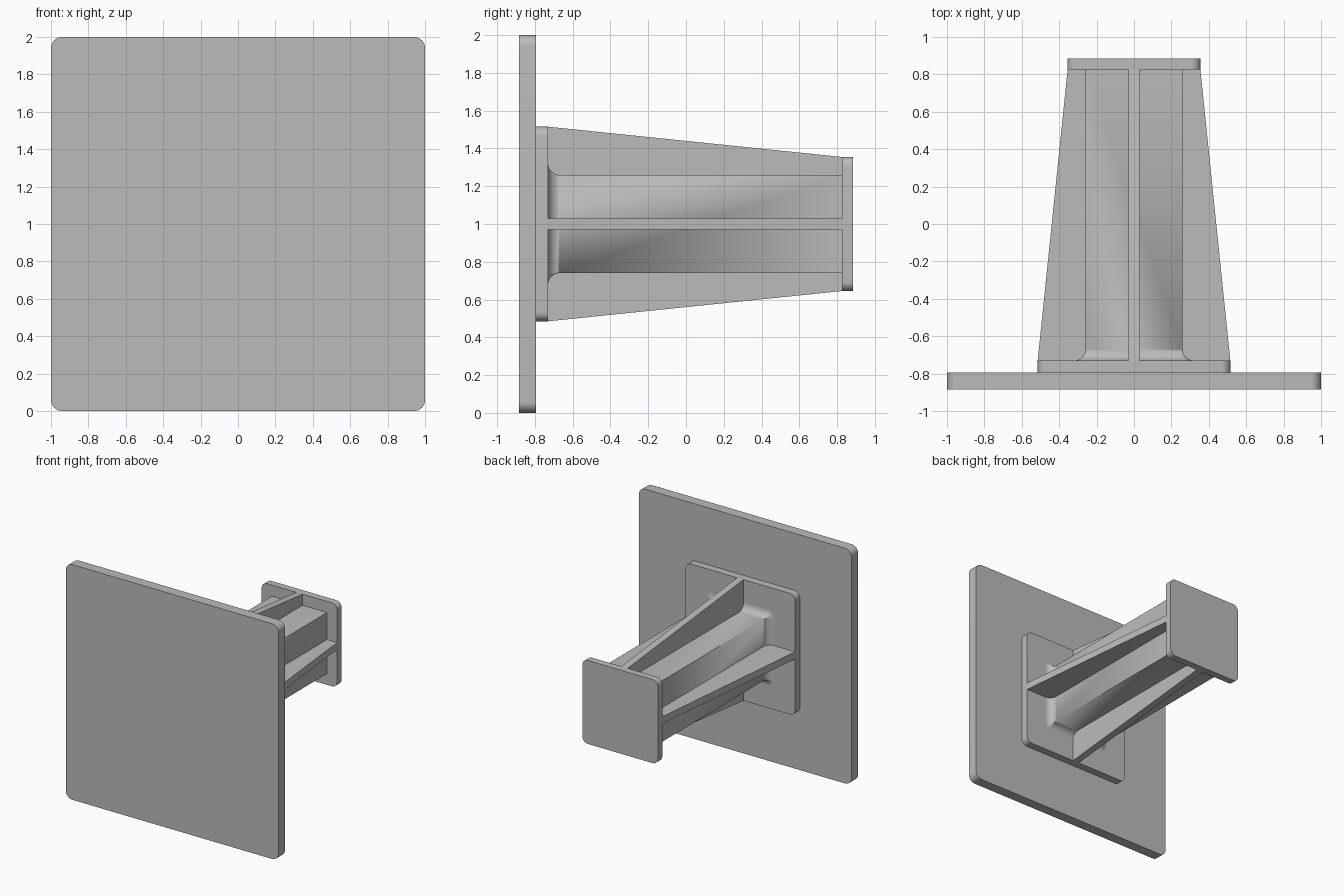
import bpy, bmesh, math
from mathutils import Vector

cube = bpy.data.objects.get("Cube")
if cube:
    bpy.data.objects.remove(cube, do_unlink=True)

grey = bpy.data.materials.new("plain_grey")
grey.use_nodes = True
colour = (0.5, 0.5, 0.5, 1)
grey.diffuse_color = colour
grey.node_tree.nodes["Principled BSDF"].inputs["Base Color"].default_value = colour

MID = 1.0                        # height of the central axis
PAD_BACK, END_FRONT = -0.73, 0.825
CORE, RIB, FILLET = 0.26, 0.03, 0.06


def ring(half, radius, y, steps=8):
    """Rounded square outline in the xz plane."""
    c = half - radius
    points = []
    for sx, sz, start in ((1, 1, 0), (-1, 1, 90), (-1, -1, 180), (1, -1, 270)):
        for i in range(steps + 1):
            a = math.radians(start + 90 * i / steps)
            points.append(Vector((sx * c + radius * math.cos(a), y,
                                  MID + sz * c + radius * math.sin(a))))
    return points


def loft(name, rings):
    """Skin a run of outlines and close both ends."""
    bm = bmesh.new()
    rows = [[bm.verts.new(p) for p in r] for r in rings]
    for a, b in zip(rows, rows[1:]):
        for i in range(len(a)):
            j = (i + 1) % len(a)
            bm.faces.new((a[i], a[j], b[j], b[i]))
    bm.faces.new(rows[0])
    bm.faces.new(rows[-1])
    bmesh.ops.remove_doubles(bm, verts=bm.verts, dist=1e-5)
    bmesh.ops.recalc_face_normals(bm, faces=bm.faces)
    mesh = bpy.data.meshes.new(name)
    bm.to_mesh(mesh)
    bm.free()
    mesh.materials.append(grey)
    obj = bpy.data.objects.new(name, mesh)
    bpy.context.collection.objects.link(obj)
    bpy.ops.object.select_all(action='DESELECT')
    obj.select_set(True)
    bpy.context.view_layer.objects.active = obj
    bpy.ops.object.shade_smooth_by_angle(angle=math.radians(30))
    return obj


# Three rounded square plates along the axis
for name, half, radius, front, back in (
        ("front_plate", 1.0, 0.06, -0.885, -0.795),
        ("mounting_pad", 0.515, 0.05, -0.795, PAD_BACK),
        ("end_plate", 0.355, 0.05, END_FRONT, 0.885)):
    loft(name, [ring(half, radius, front), ring(half, radius, back)])

# Square core, flared by a fillet where it meets the pad
flare = []
for i in range(9):
    a = math.radians(90 * i / 8)
    grow = FILLET * (1 - math.sin(a))
    flare.append(ring(CORE + grow, grow, PAD_BACK + FILLET * (1 - math.cos(a))))
loft("core", flare + [ring(CORE, 0, END_FRONT)])

# Four tapered ribs, turned around the axis
for k, side in enumerate(("left", "top", "right", "bottom")):
    turn = math.radians(90 * k)
    outlines = []
    for off in (-RIB, RIB):
        outlines.append([
            Vector((r * math.cos(turn) - off * math.sin(turn), y,
                    MID + r * math.sin(turn) + off * math.cos(turn)))
            for r, y in ((CORE - 0.02, PAD_BACK), (0.515, PAD_BACK),
                         (0.355, END_FRONT), (CORE - 0.02, END_FRONT))])
    loft(side + "_rib", outlines)
